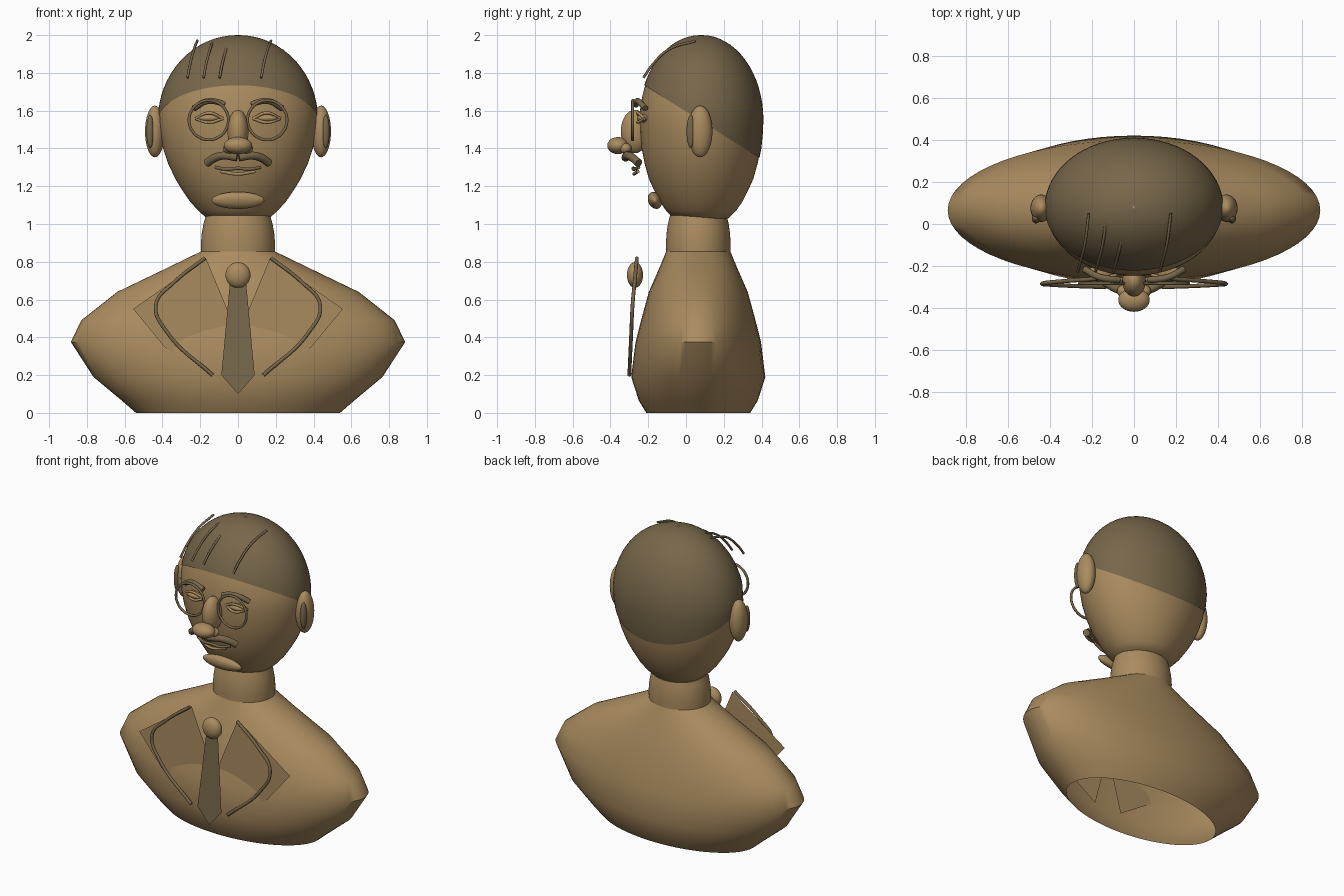
import bpy, bmesh, math
from mathutils import Vector

if "Cube" in bpy.data.objects:
    bpy.data.objects.remove(bpy.data.objects["Cube"])


def material(name, rgb):
    m = bpy.data.materials.new(name)
    m.diffuse_color = (*rgb, 1)
    m.use_nodes = True
    m.node_tree.nodes["Principled BSDF"].inputs["Base Color"].default_value = m.diffuse_color
    return m


BRONZE = material("bronze", (0.40, 0.26, 0.115))
DARK = material("dark bronze", (0.185, 0.135, 0.068))


def finish(obj, mat, smooth=True):
    obj.data.materials.clear()
    obj.data.materials.append(mat)
    if smooth:
        bpy.ops.object.select_all(action='DESELECT')
        obj.select_set(True)
        bpy.context.view_layer.objects.active = obj
        bpy.ops.object.shade_smooth_by_angle(angle=math.radians(50))
    return obj


def mesh_object(name, bm, mat, smooth=True):
    me = bpy.data.meshes.new(name)
    bm.to_mesh(me)
    bm.free()
    obj = bpy.data.objects.new(name, me)
    bpy.context.collection.objects.link(obj)
    return finish(obj, mat, smooth)


def loft(rings, cy, n=64):
    """Stack of ellipses: (z, half width, half depth)."""
    bm = bmesh.new()
    loops = []
    for z, rx, ry in rings:
        loops.append([bm.verts.new((rx * math.cos(2 * math.pi * i / n),
                                    cy + ry * math.sin(2 * math.pi * i / n), z))
                      for i in range(n)])
    for a, b in zip(loops, loops[1:]):
        for i in range(n):
            j = (i + 1) % n
            bm.faces.new((a[i], a[j], b[j], b[i]))
    return bm


def ellipsoid(name, loc, radii, mat, tilt=0):
    bpy.ops.mesh.primitive_uv_sphere_add(segments=32, ring_count=16, location=loc,
                                         rotation=(tilt, 0, 0))
    obj = bpy.context.object
    obj.name = name
    obj.scale = radii
    return finish(obj, mat)


def tube(name, pts, r, mat, closed=False):
    """Round tube along a smooth path."""
    cu = bpy.data.curves.new(name, 'CURVE')
    cu.dimensions = '3D'
    cu.bevel_depth = r
    cu.bevel_resolution = 3
    cu.resolution_u = 10
    cu.use_fill_caps = True
    sp = cu.splines.new('BEZIER')
    sp.bezier_points.add(len(pts) - 1)
    for bp, p in zip(sp.bezier_points, pts):
        bp.co = p
        bp.handle_left_type = bp.handle_right_type = 'AUTO'
    sp.use_cyclic_u = closed
    obj = bpy.data.objects.new(name, cu)
    bpy.context.collection.objects.link(obj)
    bpy.ops.object.select_all(action='DESELECT')
    obj.select_set(True)
    bpy.context.view_layer.objects.active = obj
    bpy.ops.object.convert(target='MESH')
    return finish(bpy.context.object, mat)


def plate(name, pts, mat):
    """Flat sheet through the given points."""
    bm = bmesh.new()
    bm.faces.new([bm.verts.new(p) for p in pts])
    return mesh_object(name, bm, mat, False)


# Torso, open underneath
mesh_object("torso", loft([
    (0, .54, .275), (.065, .615, .315), (.19, .765, .355), (.375, .885, .332),
    (.49, .83, .303), (.64, .64, .262), (.77, .37, .205), (.855, .195, .17)], .065), BRONZE)

# Neck
mesh_object("neck", loft([
    (.853, .195, .17), (.90, .196, .171), (.95, .192, .168), (1.0, .183, .161),
    (1.045, .17, .15)], .065), BRONZE)

# Head, an egg with a narrower jaw
jaw = [(1.025, .01, .01), (1.026, .10, .08), (1.03, .165, .145), (1.07, .21, .185),
       (1.12, .255, .22), (1.18, .296, .25), (1.24, .332, .277), (1.32, .370, .299),
       (1.40, .397, .315), (1.48, .413, .323)]
dome = []
for k in range(17):
    t = k / 16 * math.radians(89.5)
    dome.append((1.55 + .45 * math.sin(t), .42 * math.cos(t), .326 * math.cos(t)))
mesh_object("head", loft(jaw + [(z - .006 * (z > 1.6), x, y) for z, x, y in dome], .08), BRONZE)

# Hair cap, cut on a slope from forehead to nape
bm = loft([(z, x + .004, y + .004) for z, x, y in jaw + dome], .08)
bmesh.ops.bisect_plane(bm, geom=bm.verts[:] + bm.edges[:] + bm.faces[:],
                       plane_co=(0, -.23, 1.74), plane_no=(0, .40, .635), clear_inner=True)
mesh_object("hair_cap", bm, DARK)

# Loose hair strands
for x in (-.215, -.13, -.045, .175):
    tube("hair_strand", [(x, .05, 1.97), (x - .018, -.09, 1.925),
                         (x - .04, -.18, 1.84), (x - .052, -.225, 1.775)], .007, DARK)

# Nose
ellipsoid("nose_bridge", (0, -.27, 1.49), (.056, .075, .115), BRONZE)
ellipsoid("nose_tip", (0, -.36, 1.415), (.075, .057, .045), BRONZE)

# Mouth and chin
tube("upper_lip", [(-.12, -.25, 1.30), (-.06, -.275, 1.29), (0, -.28, 1.295),
                   (.06, -.275, 1.29), (.12, -.25, 1.30)], .009, DARK)
tube("lower_lip", [(-.09, -.255, 1.278), (0, -.275, 1.265), (.09, -.255, 1.278)], .009, BRONZE)
ellipsoid("chin", (0, -.165, 1.125), (.14, .035, .047), BRONZE, math.radians(25))

# Paired parts
for s in (-1, 1):
    ellipsoid("nostril", (s * .045, -.32, 1.40), (.035, .032, .028), BRONZE)
    tube("moustache", [(s * .005, -.32, 1.352), (s * .07, -.31, 1.362),
                       (s * .12, -.285, 1.352), (s * .165, -.25, 1.322)], .022, DARK)
    # Ear and its hollow
    ellipsoid("ear", (s * .44, .075, 1.49), (.052, .065, .137), BRONZE)
    ellipsoid("ear_hollow", (s * .465, .025, 1.49), (.02, .022, .087), DARK)
    # Eye with lids
    ellipsoid("eye", (s * .152, -.225, 1.56), (.06, .035, .022), BRONZE)
    for h, lid in ((.028, "upper_lid"), (-.022, "lower_lid")):
        tube(lid, [(s * .08, -.24, 1.558), (s * .152, -.255, 1.56 + h),
                   (s * .225, -.22, 1.558)], .008, BRONZE)
    # Eyebrow
    tube("eyebrow", [(s * .07, -.265, 1.632), (s * .115, -.262, 1.648),
                     (s * .17, -.25, 1.648), (s * .235, -.215, 1.612)], .016, DARK)
    # Spectacle rim
    tube("spectacle_rim", [(s * .155 + .104 * math.cos(i * math.pi / 6), -.282,
                            1.55 + .104 * math.sin(i * math.pi / 6)) for i in range(12)],
         .008, DARK, True)
    # Lapel sheet and piping
    plate("lapel", [(s * x, -.245, z) for x, z in
                    ((.17, .82), (.555, .55), (.39, .35), (.10, .16), (.02, .46))], BRONZE)
    tube("lapel_piping", [(s * .175, -.26, .82), (s * .34, -.272, .69), (s * .435, -.283, .57),
                          (s * .37, -.29, .42), (s * .135, -.30, .20)], .010, DARK)

# Tie blade and knot
plate("tie", [(-.04, -.27, .72), (-.088, -.30, .20), (0, -.305, .10),
              (.088, -.30, .20), (.04, -.27, .72)], DARK)
ellipsoid("tie_knot", (0, -.27, .73), (.066, .043, .068), BRONZE)
